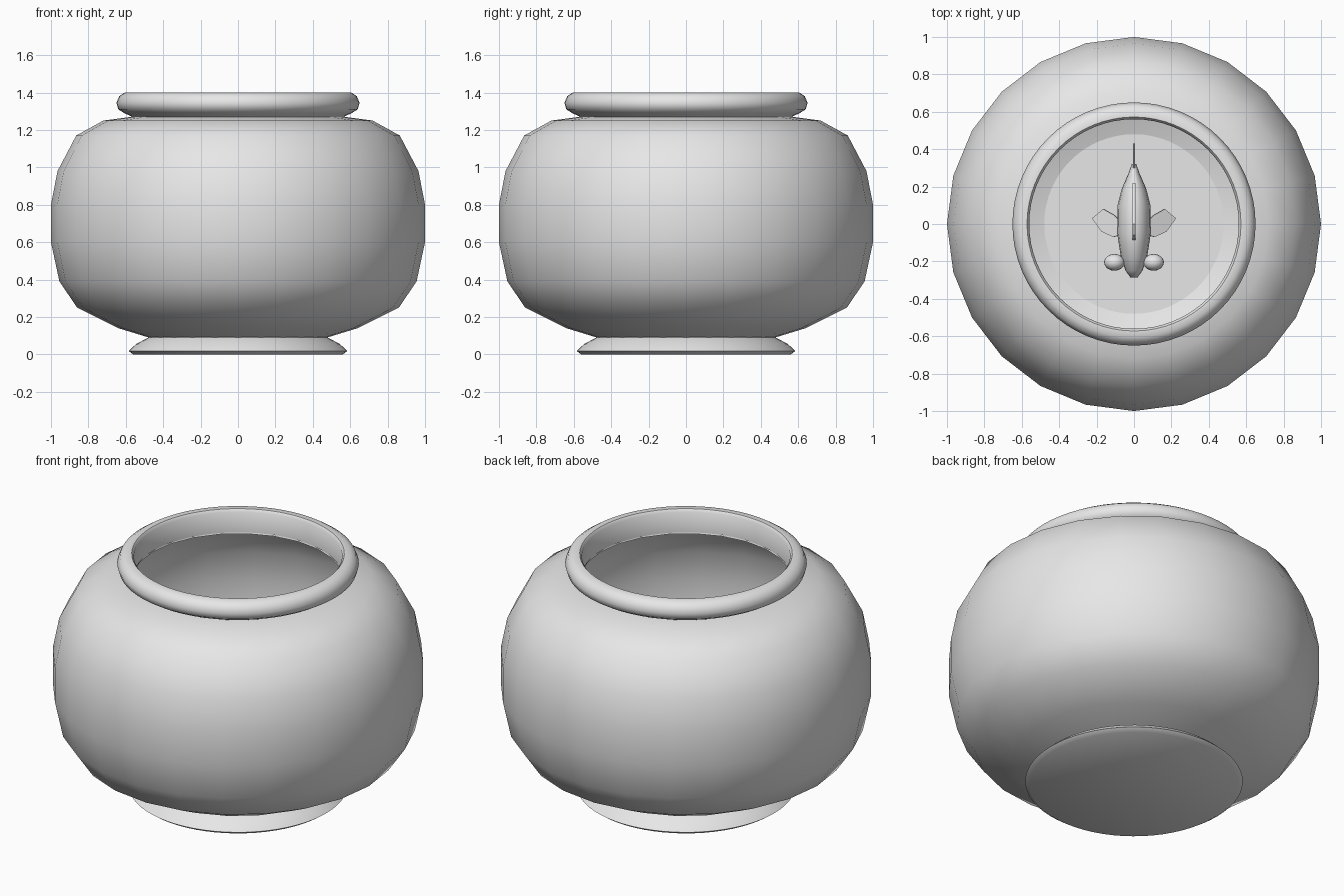
import bpy, bmesh, math
from mathutils import Matrix, Vector

cube = bpy.data.objects.get("Cube")
if cube:
    bpy.data.objects.remove(cube, do_unlink=True)

grey = bpy.data.materials.new("pale_grey")
grey.use_nodes = True
grey.diffuse_color = (0.8, 0.8, 0.8, 1)
grey.node_tree.nodes["Principled BSDF"].inputs["Base Color"].default_value = (0.8, 0.8, 0.8, 1)

FISH_Z = 0.62


def finish(name, bm, angle=50):
    """Turn a bmesh into a smooth-shaded object that keeps its sharp edges."""
    bmesh.ops.recalc_face_normals(bm, faces=bm.faces)
    mesh = bpy.data.meshes.new(name)
    bm.to_mesh(mesh)
    bm.free()
    mesh.materials.append(grey)
    mesh.shade_smooth()
    mesh.set_sharp_from_angle(angle=math.radians(angle))
    obj = bpy.data.objects.new(name, mesh)
    bpy.context.collection.objects.link(obj)
    return obj


def lathe(name, profile, sides, closed, angle=50):
    """Spin an (r, z) profile around the vertical axis."""
    bm = bmesh.new()
    verts = [bm.verts.new((r, 0, z)) for r, z in profile]
    pairs = list(zip(verts, verts[1:] + verts[:1]))
    edges = [bm.edges.new(p) for p in (pairs if closed else pairs[:-1])]
    bmesh.ops.spin(bm, geom=verts + edges, cent=(0, 0, 0), axis=(0, 0, 1),
                   angle=math.tau, steps=sides)
    bmesh.ops.remove_doubles(bm, verts=bm.verts, dist=0.0005)
    return finish(name, bm, angle)


def fin(name, outline, thickness, matrix):
    """Thin plate from a 2D outline, placed by a matrix."""
    bm = bmesh.new()
    face = bm.faces.new([bm.verts.new((u, v, -thickness / 2)) for u, v in outline])
    grown = bmesh.ops.extrude_face_region(bm, geom=[face])["geom"]
    bmesh.ops.translate(bm, vec=(0, 0, thickness),
                        verts=[g for g in grown if isinstance(g, bmesh.types.BMVert)])
    bm.transform(matrix)
    return finish(name, bm, 30)


# Bowl: faceted outer wall with a thin inner wall following it
outer = [(0.46, 0.085), (0.64, 0.14), (0.86, 0.25), (0.955, 0.39), (1.0, 0.6),
         (1.0, 0.8), (0.965, 0.98), (0.865, 1.17), (0.72, 1.25), (0.57, 1.27)]
mid, wall = 0.69, 0.02
inner = [(r - wall * min(1, r * r), z + wall * (mid - z) / 0.6) for r, z in outer]
inner[0] = (0.46, 0.105)
inner[-1] = (0.565, 1.255)
lathe("bowl", outer + inner[::-1], 24, True, 60)

# Rounded lip with a straight inner neck
lathe("rim", [(0.56, 1.265), (0.56, 1.385), (0.572, 1.4), (0.605, 1.4), (0.635, 1.38),
              (0.65, 1.345), (0.64, 1.31), (0.605, 1.288), (0.575, 1.275)], 64, True)

# Flared foot, whose top is the floor of the bowl
lathe("foot", [(0, 0), (0.56, 0), (0.585, 0.018), (0.545, 0.055), (0.48, 0.09),
               (0.48, 0.115), (0, 0.115)], 64, False, 40)

# Fish body: rings of (y, half width, half height, height offset)
stations = [(-0.285, 0.02, 0.02, 0.0), (-0.25, 0.045, 0.055, 0.0),
            (-0.18, 0.07, 0.1, 0.005), (-0.05, 0.09, 0.14, 0.0),
            (0.1, 0.088, 0.135, 0.0), (0.19, 0.065, 0.1, 0.01),
            (0.27, 0.03, 0.055, 0.02), (0.32, 0.012, 0.04, 0.02)]
bm = bmesh.new()
SIDES = 16
rings = []
for y, w, h, dz in stations:
    angles = [math.tau * i / SIDES for i in range(SIDES)]
    rings.append([bm.verts.new((w * math.cos(a), y, FISH_Z + dz + h * math.sin(a)))
                  for a in angles])
for a, b in zip(rings, rings[1:]):
    for i in range(SIDES):
        j = (i + 1) % SIDES
        bm.faces.new((a[i], a[j], b[j], b[i]))
bm.faces.new(rings[0])
bm.faces.new(rings[-1])
finish("fish_body", bm)

# Upright fins lie in the x = 0 plane: outline u -> y, v -> z
upright = Matrix(((0, 0, 1, 0), (1, 0, 0, 0), (0, 1, 0, FISH_Z), (0, 0, 0, 1)))
fin("dorsal_fin", [(-0.09, 0.11), (-0.06, 0.22), (0.0, 0.25), (0.12, 0.2),
                   (0.22, 0.15), (0.2, 0.08)], 0.014, upright)
fin("tail_fin", [(0.26, 0.03), (0.34, 0.1), (0.43, 0.16), (0.4, 0.02),
                 (0.42, -0.13), (0.34, -0.07), (0.26, 0.0)], 0.012, upright)
fin("anal_fin", [(0.1, -0.1), (0.24, -0.03), (0.25, -0.12), (0.2, -0.17)], 0.012, upright)

# Bulging eyes and paddle-shaped side fins
for side, label in ((1, "left"), (-1, "right")):
    bm = bmesh.new()
    bmesh.ops.create_uvsphere(bm, u_segments=16, v_segments=10, radius=0.05)
    bm.transform(Matrix.Translation((side * 0.105, -0.205, FISH_Z + 0.03))
                 @ Matrix.Diagonal((1.1, 0.9, 1, 1)))
    finish(label + "_eye", bm)

    flip = Matrix.Diagonal((side, 1, 1, 1))
    tilt = Matrix.Rotation(math.radians(25), 4, 'Y')
    fin(label + "_side_fin", [(0.06, -0.05), (0.12, -0.07), (0.19, -0.04), (0.245, 0.03),
                              (0.18, 0.08), (0.12, 0.05), (0.06, 0.0)], 0.012,
        Matrix.Translation(Vector((0, 0, FISH_Z))) @ flip @ tilt)
